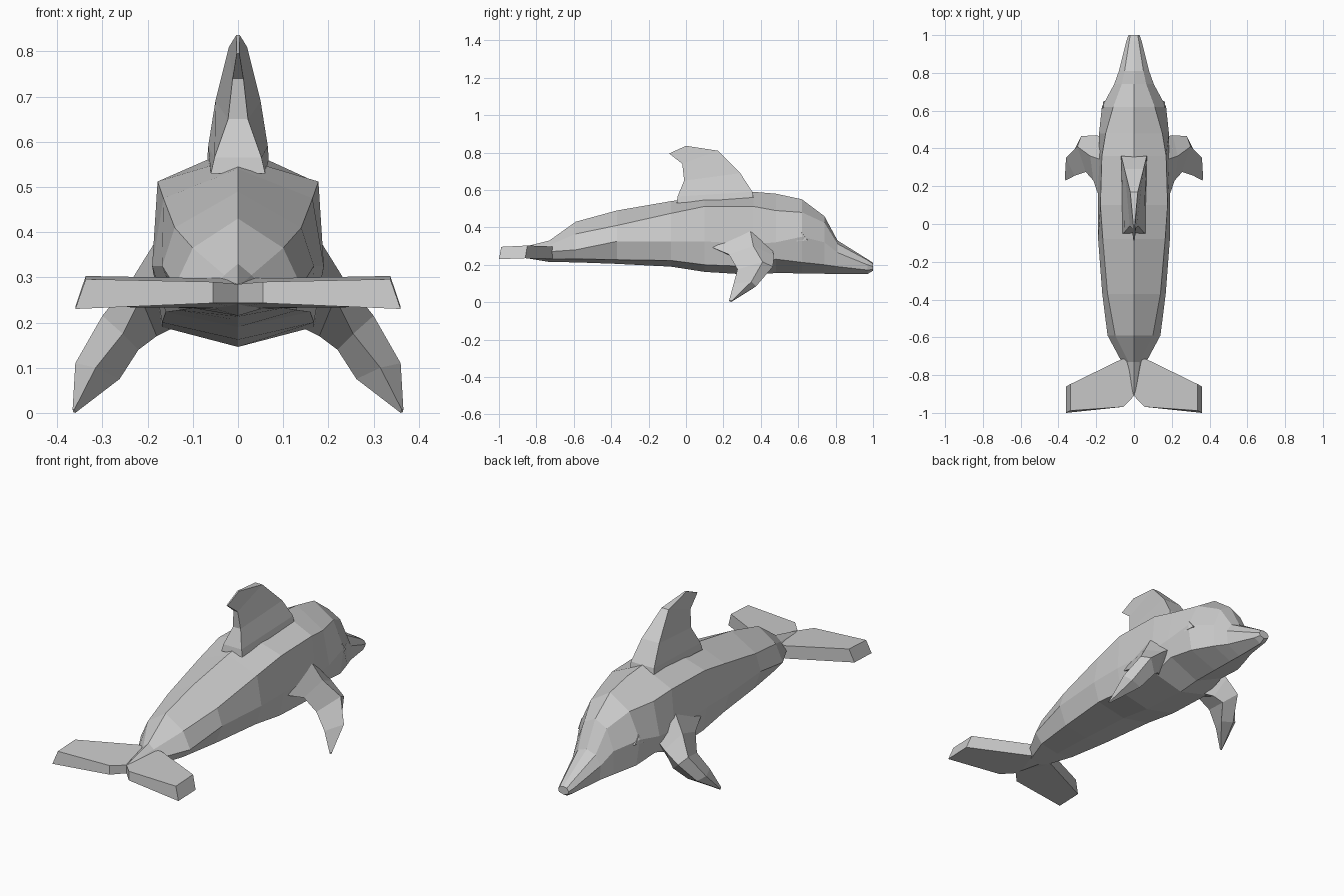
import bpy, bmesh
from mathutils import Vector


def loft(bm, rings):
    """Skin a list of equal-length closed rings and cap both ends."""
    vr = [[bm.verts.new(p) for p in r] for r in rings]
    n = len(rings[0])
    for a, b in zip(vr, vr[1:]):
        for i in range(n):
            j = (i + 1) % n
            bm.faces.new((a[i], a[j], b[j], b[i]))
    bm.faces.new(vr[0][::-1])
    bm.faces.new(vr[-1])


def finish(bm, name, mirror=False):
    bmesh.ops.remove_doubles(bm, verts=bm.verts, dist=0.0005)
    bmesh.ops.recalc_face_normals(bm, faces=bm.faces)
    me = bpy.data.meshes.new(name)
    bm.to_mesh(me)
    bm.free()
    ob = bpy.data.objects.new(name, me)
    bpy.context.collection.objects.link(ob)
    if mirror:
        ob.modifiers.new("mirror", "MIRROR").use_axis[0] = True
    return ob


# Body stations: y, back z, shoulder x z, side x z, belly edge x z, keel z
stations = [
    (-.91, .285, .005, .283, .010, .265, .005, .250, .245),
    (-.73, .330, .030, .305, .065, .270, .050, .230, .215),
    (-.59, .430, .100, .365, .140, .280, .100, .232, .213),
    (-.37, .490, .140, .410, .168, .325, .130, .227, .205),
    (-.08, .540, .165, .475, .190, .325, .160, .223, .190),
    (.10, .565, .178, .512, .190, .325, .168, .200, .162),
    (.36, .590, .170, .512, .188, .310, .168, .190, .146),
    (.48, .580, .150, .490, .185, .320, .162, .230, .156),
    (.62, .550, .110, .480, .170, .350, .150, .213, .154),
    (.74, .460, .065, .425, .105, .320, .105, .200, .152),
    (.81, .330, .050, .312, .080, .265, .075, .190, .150),
    (.97, .230, .025, .225, .040, .200, .035, .172, .150),
    (1.0, .210, .020, .205, .030, .190, .025, .175, .168),
]
bm = bmesh.new()
rings = []
for y, tz, sx, sz, mx, mz, lx, lz, kz in stations:
    half = [(sx, sz), (mx, mz), (lx, lz)]
    rings.append([(0, y, tz)] + [(x, y, z) for x, z in half]
                 + [(0, y, kz)] + [(-x, y, z) for x, z in half[::-1]])
loft(bm, rings)
finish(bm, "body")

# Dorsal fin: front y z half-width, rear y z half-width, going up
fin = [
    (.36, .560, .068, -.05, .530, .060),
    (.355, .590, .066, -.045, .565, .052),
    (.29, .690, .050, -.01, .650, .022),
    (.17, .810, .020, -.02, .740, .012),
    (.00, .836, .004, -.09, .795, .003),
]
bm = bmesh.new()
loft(bm, [[(-fw, fy, fz), (fw, fy, fz), (rw, ry, rz), (-rw, ry, rz)]
          for fy, fz, fw, ry, rz, rw in fin])
finish(bm, "dorsal_fin")

# Flippers: rings of outer, leading, inner and trailing points
flipper = [
    [(.170, .34, .400), (.150, .46, .290), (.140, .36, .190), (.170, .10, .310)],
    [(.232, .36, .300), (.205, .47, .250), (.180, .40, .170), (.215, .23, .255)],
    [(.300, .41, .215), (.280, .465, .190), (.220, .42, .140), (.255, .275, .175)],
    [(.360, .35, .110), (.325, .375, .085), (.262, .36, .075), (.315, .255, .100)],
    [(.366, .245, .008), (.365, .240, .002), (.360, .240, .000), (.362, .230, .008)],
]
bm = bmesh.new()
loft(bm, flipper)
finish(bm, "flippers", True)

# Tail flukes: outline x y, bottom z, top z
outline = [(0, -.72, .232, .300), (.065, -.715, .232, .298), (.36, -.86, .235, .303),
           (.36, -1.0, .230, .296), (.055, -.968, .243, .290), (0, -.91, .243, .285)]
bm = bmesh.new()
loft(bm, [[(x, y, b) for x, y, b, t in outline],
          [(min(x, .337), y if x < .3 else y + .012, t) for x, y, b, t in outline]])
finish(bm, "tail_flukes", True)

# Eyes: small three-sided points on the side of the head
bm = bmesh.new()
loft(bm, [[(.130, .585, .325), (.130, .655, .330), (.130, .615, .380)],
          [(.172, .590, .325), (.162, .650, .330), (.164, .618, .372)]])
finish(bm, "eyes", True)
